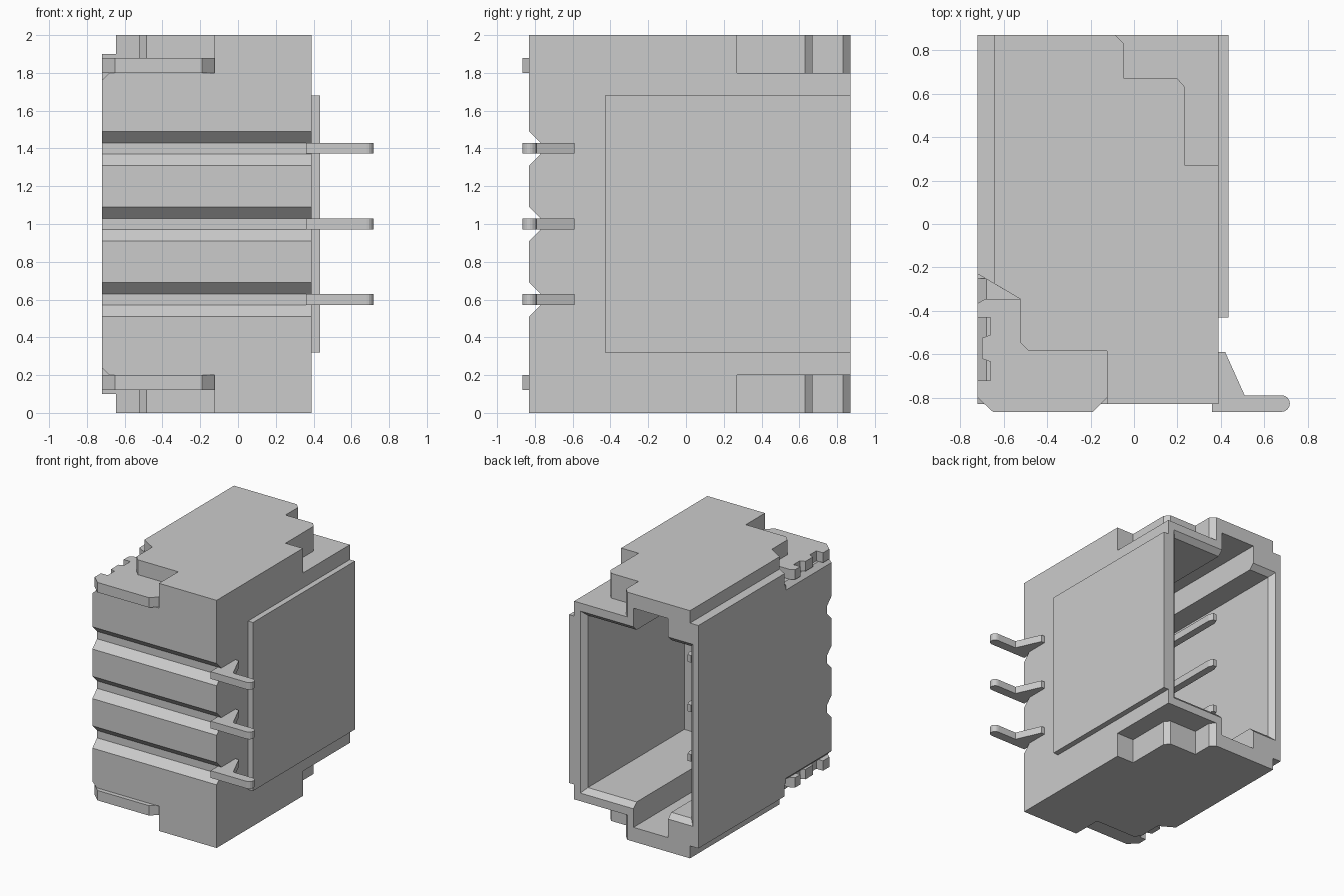
import bpy, bmesh, math
from mathutils import Vector

old = bpy.data.objects.get("Cube")
if old:
    bpy.data.objects.remove(old, do_unlink=True)

grey = bpy.data.materials.new("light_grey")
grey.use_nodes = True
colour = (0.6, 0.6, 0.6, 1)
grey.diffuse_color = colour
grey.node_tree.nodes["Principled BSDF"].inputs["Base Color"].default_value = colour


def finish(bm, name):
    bmesh.ops.recalc_face_normals(bm, faces=bm.faces)
    mesh = bpy.data.meshes.new(name)
    bm.to_mesh(mesh)
    bm.free()
    mesh.materials.append(grey)
    obj = bpy.data.objects.new(name, mesh)
    bpy.context.collection.objects.link(obj)
    return obj


def prism(name, pts, lo, hi, axis="z"):
    """Extrude a 2D outline along an axis from lo to hi."""
    place = {"x": lambda a, b, h: (h, a, b),
             "y": lambda a, b, h: (a, h, b),
             "z": lambda a, b, h: (a, b, h)}[axis]
    bm = bmesh.new()
    face = bm.faces.new([bm.verts.new(place(a, b, lo)) for a, b in pts])
    out = bmesh.ops.extrude_face_region(bm, geom=[face])
    verts = [g for g in out["geom"] if isinstance(g, bmesh.types.BMVert)]
    bmesh.ops.translate(bm, verts=verts, vec=Vector(place(0, 0, hi - lo)))
    return finish(bm, name)


def rect(a0, a1, b0, b1):
    return [(a0, b0), (a1, b0), (a1, b1), (a0, b1)]


def combine(target, other, operation):
    mod = target.modifiers.new("cut", "BOOLEAN")
    mod.operation = operation
    mod.solver = "EXACT"
    mod.object = other
    bpy.context.view_layer.objects.active = target
    bpy.ops.object.modifier_apply(modifier=mod.name)
    bpy.data.objects.remove(other, do_unlink=True)


def both_ends(name, pts, lo, hi):
    """The same prism at the top and, mirrored, at the bottom."""
    return [prism("top_" + name, pts, lo, hi),
            prism("bottom_" + name, pts, 2 - hi, 2 - lo)]


LEFT, RIGHT, FRONT, BACK = -0.72, 0.39, -0.83, 0.87
PIN_HEIGHTS = (0.6, 1.0, 1.4)

# Housing core with three grooves across the front
side = [(BACK, 1.8), (BACK, 0.2), (FRONT, 0.2)]
for c in PIN_HEIGHTS:
    side += [(FRONT, c - 0.09), (-0.77, c - 0.03), (-0.77, c + 0.03), (FRONT, c + 0.09)]
side.append((FRONT, 1.8))
housing = prism("housing", side, LEFT, RIGHT, "x")

# Chamfered edge beneath the latch plates
for s in (1, -1):
    edge = [(LEFT - 0.03, 1 + s * 0.73), (LEFT + 0.065, 1 + s * 0.825),
            (LEFT - 0.03, 1 + s * 0.825)]
    combine(housing, prism("edge_cutter", edge, FRONT - 0.1, -0.25, "y"), "DIFFERENCE")

# Stepped end caps, side shoulders and raised side panel
recess = [(-0.525, -0.345), (-0.525, -0.545), (-0.485, -0.585), (-0.125, -0.585)]
cap = [(-0.645, BACK), (-0.645, -0.274)] + recess + [
    (-0.125, FRONT), (RIGHT, FRONT), (RIGHT, 0.27), (0.235, 0.27), (0.235, 0.63),
    (0.2, 0.67), (-0.045, 0.67), (-0.045, 0.83), (-0.085, BACK)]
shoulder = [(LEFT, BACK), (LEFT, -0.23), (-0.6, -0.301), (-0.6, BACK)]
for part in both_ends("cap", cap, 1.8, 2) + both_ends("shoulder", shoulder, 1.8, 1.9):
    combine(housing, part, "UNION")
combine(housing, prism("side_panel", rect(-0.43, BACK, 0.32, 1.68), 0.35, 0.435, "x"), "UNION")

# Hollow socket open at the back, with a key slot at each end
combine(housing, prism("socket_cutter", rect(-0.63, 0.295, 0.305, 1.695), -0.4, 0.9, "y"), "DIFFERENCE")
combine(housing, prism("key_cutter", rect(-0.45, -0.14, 0.115, 1.885), -0.4, 0.9, "y"), "DIFFERENCE")

# Bevelled lead-in around the socket mouth
bm = bmesh.new()
for y in (0.82, 0.88):
    d = BACK - y
    for a, b in rect(-0.67 + d, 0.335 - d, 0.265 + d, 1.735 - d):
        bm.verts.new((a, y, b))
bmesh.ops.convex_hull(bm, input=bm.verts)
bmesh.ops.dissolve_limit(bm, angle_limit=0.01, verts=bm.verts, edges=bm.edges)
combine(housing, finish(bm, "lead_in_cutter"), "DIFFERENCE")

# Notched latch plates in the end recesses
plate = [(LEFT, -0.8), (-0.65, -0.865), (-0.19, -0.865), (-0.125, -0.8)]
plate += recess[::-1] + [(-0.685, -0.345), (LEFT, -0.365)]
plate += [(LEFT, -0.43), (-0.66, -0.43), (-0.66, -0.51), (-0.7, -0.525),
          (-0.7, -0.62), (-0.66, -0.635), (-0.66, -0.72), (LEFT, -0.72)]
both_ends("latch_plate", plate, 1.8, 1.88)

# Contacts: solder tail outside, straight blade inside
tail = [(0.36, -0.865), (0.36, -0.59), (0.42, -0.59), (0.51, -0.79)]
tail += [(0.68 + 0.038 * math.cos(t), -0.827 + 0.038 * math.sin(t))
         for t in (math.pi * (0.5 - i / 8) for i in range(9))]
blade = [(-0.41, -0.45), (-0.35, -0.45), (-0.35, 0.46), (-0.365, 0.5),
         (-0.395, 0.5), (-0.41, 0.46)]
for i, c in enumerate(PIN_HEIGHTS, 1):
    prism(f"solder_tail_{i}", tail, c - 0.028, c + 0.03)
    prism(f"contact_blade_{i}", blade, c - 0.028, c + 0.03)
